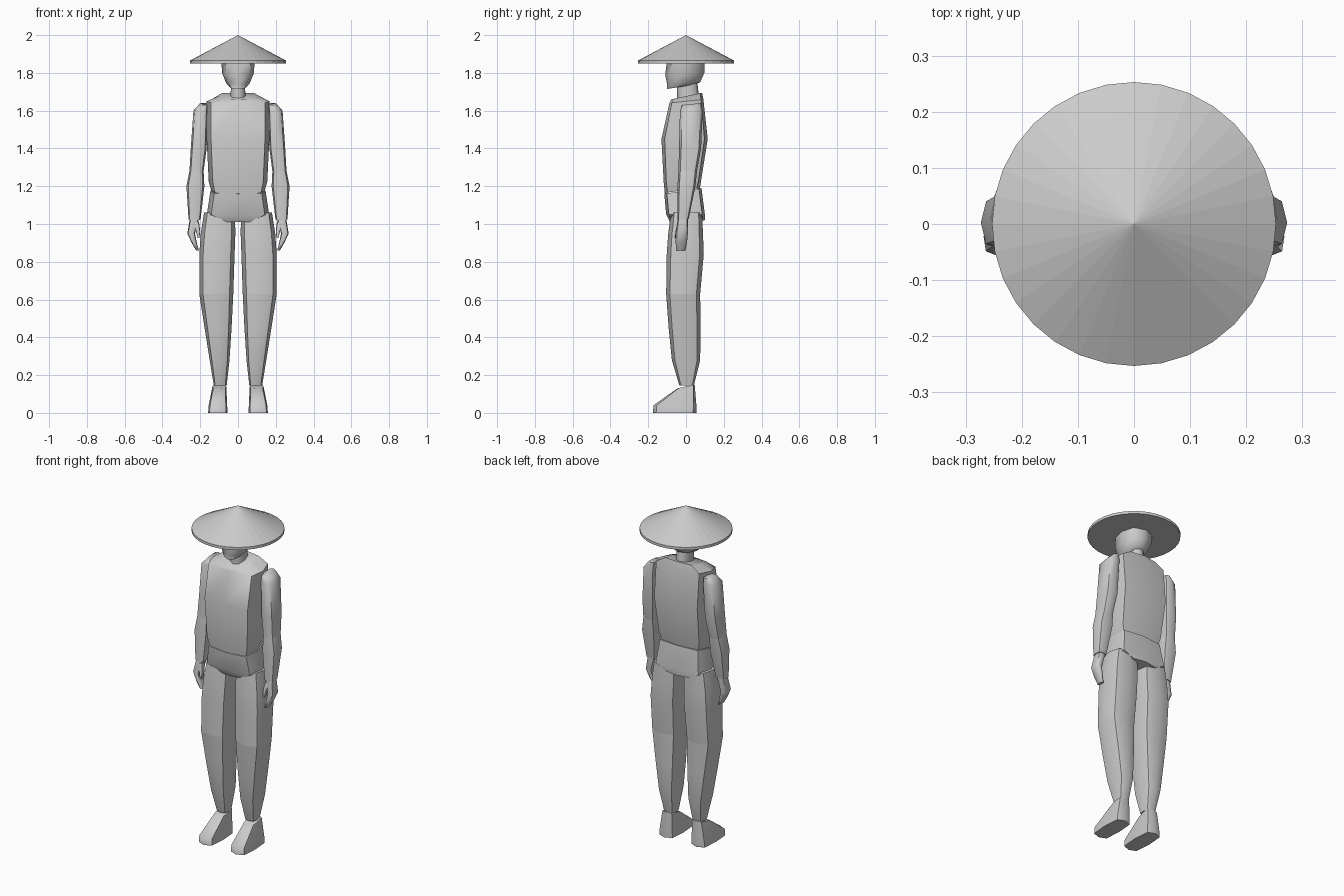
import bpy, bmesh, math

cloth = bpy.data.materials.new("plain grey")
cloth.diffuse_color = (0.6, 0.6, 0.6, 1)

# eight points around a section: edge midpoints and corners
DIRS = [(1, 0), (1, 1), (0, 1), (-1, 1), (-1, 0), (-1, -1), (0, -1), (1, -1)]


def finish(name, bm, angle):
    bmesh.ops.recalc_face_normals(bm, faces=bm.faces)
    me = bpy.data.meshes.new(name)
    bm.to_mesh(me)
    bm.free()
    me.materials.append(cloth)
    ob = bpy.data.objects.new(name, me)
    bpy.context.collection.objects.link(ob)
    if angle:
        bpy.ops.object.select_all(action='DESELECT')
        ob.select_set(True)
        bpy.context.view_layer.objects.active = ob
        bpy.ops.object.shade_smooth_by_angle(angle=math.radians(angle))
    return ob


def loft(name, rings, corner=0.8, side=1):
    """rings: (z_front, z_back, x0, x1, y0, y1[, sag at the middle])"""
    bm = bmesh.new()
    loops = []
    for zf, zb, x0, x1, y0, y1, *sag in rings:
        loop = []
        for dx, dy in DIRS:
            k = corner if dx and dy else 1
            x = (x0 + x1) / 2 + dx * k * (x1 - x0) / 2
            y = (y0 + y1) / 2 + dy * k * (y1 - y0) / 2
            z = zf + (zb - zf) * (dy * k + 1) / 2
            if sag and dx == 0:
                z -= sag[0]
            loop.append(bm.verts.new((x * side, y, z)))
        loops.append(loop)
    for a, b in zip(loops, loops[1:]):
        for i in range(8):
            j = (i + 1) % 8
            bm.faces.new((a[i], a[j], b[j], b[i]))
    bm.faces.new(loops[0])
    bm.faces.new(loops[-1])
    return finish(name, bm, 55)


# straw hat: faceted cone with a thin rim and flat underside
bm = bmesh.new()
bmesh.ops.create_cone(bm, cap_ends=True, segments=32, radius1=0.253,
                      radius2=0.253, depth=0.016)
top = max(bm.faces, key=lambda f: f.calc_center_median().z)
bmesh.ops.poke(bm, faces=[top])
bmesh.ops.translate(bm, verts=bm.verts, vec=(0, 0, 1.858))
tip = min(bm.verts, key=lambda v: v.co.x ** 2 + v.co.y ** 2)
tip.co.z = 2.0
finish("hat", bm, 0)

# head and neck
loft("head", [(1.715, 1.735, -.045, .045, -.10, .03),
              (1.74, 1.75, -.062, .062, -.10, .075),
              (1.79, 1.80, -.083, .083, -.11, .097),
              (1.87, 1.87, -.09, .09, -.10, .10)], 0.76)
loft("neck", [(1.64, 1.66, -.04, .04, -.045, .07),
              (1.75, 1.75, -.037, .037, -.05, .06)], 0.75)

# torso with sloping shoulders
loft("torso", [(1.165, 1.19, -.142, .142, -.11, .07, .025),
               (1.22, 1.23, -.155, .155, -.118, .08),
               (1.45, 1.45, -.166, .166, -.13, .115),
               (1.64, 1.66, -.166, .166, -.088, .092),
               (1.66, 1.695, -.10, .10, -.078, .085)], 0.86)

# hips
loft("hips", [(1.01, 1.02, -.09, .09, -.085, .10),
              (1.05, 1.05, -.165, .165, -.105, .10),
              (1.16, 1.19, -.146, .146, -.115, .082)], 0.86)

for side, word in ((1, "left"), (-1, "right")):
    # arm
    loft(word + "_upper_arm", [(1.28, 1.28, .182, .257, -.04, .058),
                               (1.40, 1.40, .166, .25, -.037, .08),
                               (1.60, 1.60, .16, .236, -.032, .088),
                               (1.63, 1.64, .16, .205, -.02, .08)], 0.8, side)
    loft(word + "_forearm", [(1.02, 1.03, .198, .262, -.045, .015),
                             (1.20, 1.20, .178, .273, -.045, .05),
                             (1.28, 1.28, .182, .257, -.04, .058)], 0.8, side)
    # hand with curled fingers and a thumb
    loft(word + "_hand", [(.86, .86, .207, .222, -.05, -.005),
                          (.90, .90, .218, .245, -.055, .005),
                          (.95, .95, .228, .268, -.055, .01),
                          (1.03, 1.03, .205, .255, -.043, .012)], 0.8, side)
    loft(word + "_thumb", [(.925, .925, .204, .214, -.058, -.04),
                           (.96, .96, .2, .222, -.056, -.028),
                           (1.01, 1.01, .206, .24, -.045, -.01)], 0.8, side)
    # leg
    loft(word + "_thigh", [(.63, .63, .025, .205, -.105, .075),
                           (.84, .84, .018, .205, -.102, .094),
                           (.95, .95, .014, .197, -.094, .09),
                           (1.06, 1.06, .016, .18, -.08, .085)], 0.78, side)
    loft(word + "_shin", [(.145, .145, .06, .128, -.035, .042),
                          (.28, .28, .045, .15, -.075, .075),
                          (.45, .45, .034, .177, -.092, .077),
                          (.63, .63, .025, .205, -.105, .075)], 0.78, side)
    # foot
    loft(word + "_foot", [(0, 0, .056, .158, -.175, .055),
                          (.04, .03, .057, .156, -.172, .056),
                          (.13, .15, .062, .135, -.045, .046)], 0.85, side)
